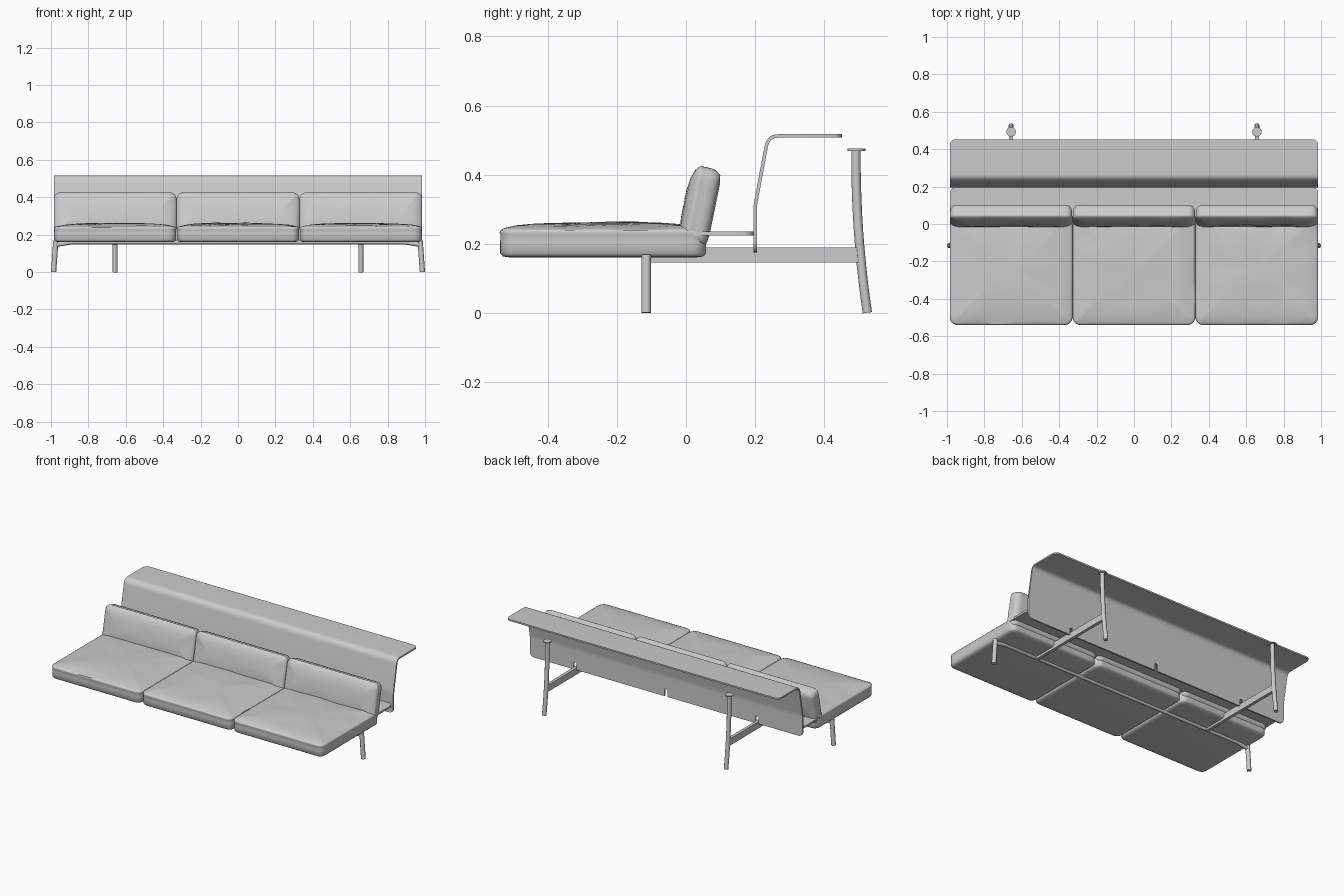
import bpy, bmesh, math
from mathutils import Matrix, Vector, noise

cube = bpy.data.objects.get("Cube")
if cube:
    bpy.data.objects.remove(cube, do_unlink=True)

grey = bpy.data.materials.new("light grey")
grey.use_nodes = True
tone = (0.6, 0.6, 0.6, 1)
grey.diffuse_color = tone
grey.node_tree.nodes["Principled BSDF"].inputs["Base Color"].default_value = tone


def add_object(name, mesh, angle=40):
    obj = bpy.data.objects.new(name, mesh)
    bpy.context.collection.objects.link(obj)
    mesh.materials.clear()
    mesh.materials.append(grey)
    bpy.ops.object.select_all(action='DESELECT')
    obj.select_set(True)
    bpy.context.view_layer.objects.active = obj
    bpy.ops.object.shade_smooth_by_angle(angle=math.radians(angle))
    return obj


def from_bmesh(name, bm, angle=40):
    bmesh.ops.recalc_face_normals(bm, faces=bm.faces)
    mesh = bpy.data.meshes.new(name)
    bm.to_mesh(mesh)
    bm.free()
    return add_object(name, mesh, angle)


def rounded_outline(a, b, r, side=12, arc=6):
    """Rounded rectangle with evenly divided sides."""
    corners = []
    for i, (sx, sy) in enumerate([(1, 1), (-1, 1), (-1, -1), (1, -1)]):
        centre = Vector((sx * (a - r), sy * (b - r)))
        corners.append([centre + r * Vector((math.cos(t), math.sin(t)))
                        for t in [(i + k / arc) * math.pi / 2 for k in range(arc + 1)]])
    points = []
    for i, corner in enumerate(corners):
        nxt = corners[(i + 1) % 4][0]
        points += corner + [corner[-1].lerp(nxt, k / side) for k in range(1, side)]
    return points


def layered_pad(name, a, b, r, layers, matrix, wobble=0.0, angle=50):
    """Stack of inset rounded outlines, capped at both ends."""
    bm = bmesh.new()
    rings = []
    for inset, z in layers:
        outline = rounded_outline(a - inset, b - inset, max(r - inset, 0.004))
        ring = []
        for p in outline:
            q = matrix @ Vector((p.x, p.y, z))
            if inset > 0.01 and z > layers[-1][1] * 0.7:
                q.z += wobble * noise.noise(q * 9)
                q.y += wobble * noise.noise(q * 7)
            ring.append(bm.verts.new(q))
        rings.append(ring)
    n = len(rings[0])
    for low, high in zip(rings, rings[1:]):
        for i in range(n):
            j = (i + 1) % n
            bm.faces.new((low[i], low[j], high[j], high[i]))
    bm.faces.new(rings[0])
    bm.faces.new(rings[-1])
    return from_bmesh(name, bm, angle)


def tube(name, points, radius):
    """Round bar along a path of points."""
    curve = bpy.data.curves.new(name, 'CURVE')
    curve.dimensions = '3D'
    curve.bevel_depth = radius
    curve.bevel_resolution = 4
    curve.use_fill_caps = True
    spline = curve.splines.new('POLY')
    spline.points.add(len(points) - 1)
    for sp, p in zip(spline.points, points):
        sp.co = (*p, 1)
    temp = bpy.data.objects.new(name + "_path", curve)
    bpy.context.collection.objects.link(temp)
    mesh = bpy.data.meshes.new_from_object(
        temp.evaluated_get(bpy.context.evaluated_depsgraph_get()))
    bpy.data.objects.remove(temp, do_unlink=True)
    return add_object(name, mesh)


def bezier(p, c, q, steps):
    p, c, q = Vector(p), Vector(c), Vector(q)
    return [p.lerp(c, t).lerp(c.lerp(q, t), t) for t in [k / steps for k in range(steps + 1)]]


# Seat and back cushions with a raised seam
seat_layers = [(0.03, 0.16), (0.008, 0.163), (0, 0.172), (0, 0.205), (0.001, 0.226),
               (-0.002, 0.233), (0.001, 0.239), (0.012, 0.243), (0.05, 0.251),
               (0.09, 0.255), (0.14, 0.258), (0.2, 0.26), (0.27, 0.261)]
back_layers = [(0.04, 0), (0.015, 0.004), (0.003, 0.018), (0, 0.035), (0, 0.055),
               (-0.002, 0.062), (0.002, 0.068), (0.015, 0.077), (0.04, 0.085),
               (0.075, 0.089), (0.105, 0.09)]
lean = Matrix.Rotation(math.radians(78.5), 4, 'X')
for label, x in [("right", -0.657), ("middle", 0), ("left", 0.657)]:
    layered_pad(label + "_seat_cushion", 0.326, 0.298, 0.04, seat_layers,
                Matrix.Translation((x, -0.24, 0)), 0.005)
    layered_pad(label + "_back_cushion", 0.326, 0.116, 0.035, back_layers,
                Matrix.Translation((x, 0.083, 0.298)) @ lean, 0.004)

# Flat shelf behind the cushions
layered_pad("rear_shelf", 0.985, 0.0975, 0.03, [(0, 0.224), (0, 0.236)],
            Matrix.Translation((0, 0.0975, 0)), angle=30)


# Bent sheet panel with rounded corners and three notches in the lower edge
def back_panel():
    half, corner, notch = 0.985, 0.03, 0.011
    ease = [corner * (1 - math.cos(k * math.pi / 10)) for k in range(6)]
    path = [Vector((0.2, 0.175 + e)) for e in ease] + [Vector((0.2, 0.222))]
    path += bezier((0.2, 0.295), (0.2, 0.31), (0.203, 0.325), 4)
    path += bezier((0.232, 0.48), (0.238, 0.512), (0.268, 0.512), 8)
    path += [Vector((0.452 - e, 0.512)) for e in reversed(ease)]
    last = len(path) - 1
    bm = bmesh.new()
    rows = []
    for i, p in enumerate(path):
        d = ease[min(i, last - i)] if min(i, last - i) < 6 else corner
        w = half - corner + math.sqrt(max(corner ** 2 - (corner - d) ** 2, 0))
        xs = [-w] + [c + s * notch for c in (-0.657, 0, 0.657) for s in (-1, 1)] + [w]
        rows.append([bm.verts.new((x, p.x, p.y)) for x in xs])
    for i in range(last):
        for k in range(len(rows[i]) - 1):
            if k % 2 == 1 and path[i + 1].y < 0.223:
                continue
            bm.faces.new((rows[i][k], rows[i][k + 1], rows[i + 1][k + 1], rows[i + 1][k]))
    loose = [v for v in bm.verts if not v.link_faces]
    bmesh.ops.delete(bm, geom=loose, context='VERTS')
    obj = from_bmesh("back_panel", bm, 30)
    solid = obj.modifiers.new("thickness", 'SOLIDIFY')
    solid.thickness = 0.01
    solid.offset = 0
    bpy.ops.object.modifier_apply(modifier=solid.name)
    bpy.ops.object.shade_smooth_by_angle(angle=math.radians(30))


back_panel()

# Front rail under the seat, dropping slightly at its ends
tube("front_rail", [(-0.974, -0.115, 0.146), (-0.89, -0.115, 0.16),
                    (0.89, -0.115, 0.16), (0.974, -0.115, 0.146)], 0.012)

for label, s in [("left", 1), ("right", -1)]:
    # Splayed front leg
    tube(label + "_front_leg", [(s * 0.986, -0.115, 0), (s * 0.974, -0.115, 0.168)], 0.014)
    # Curved rear leg with a round cap
    x = s * 0.657
    leg = [(x, p.x, p.y) for p in bezier((0.525, 0), (0.491, 0.23), (0.492, 0.47), 10)]
    tube(label + "_rear_leg", leg, 0.0135)
    tube(label + "_rear_leg_cap", [(x, 0.493, 0.469), (x, 0.493, 0.475)], 0.026)
    # Flat beam joining rail and rear leg
    bm = bmesh.new()
    bmesh.ops.create_cube(bm, size=1, matrix=Matrix.Translation((x, 0.195, 0.167))
                          @ Matrix.Diagonal((0.02, 0.61, 0.043, 1)))
    from_bmesh(label + "_side_beam", bm, 30)
